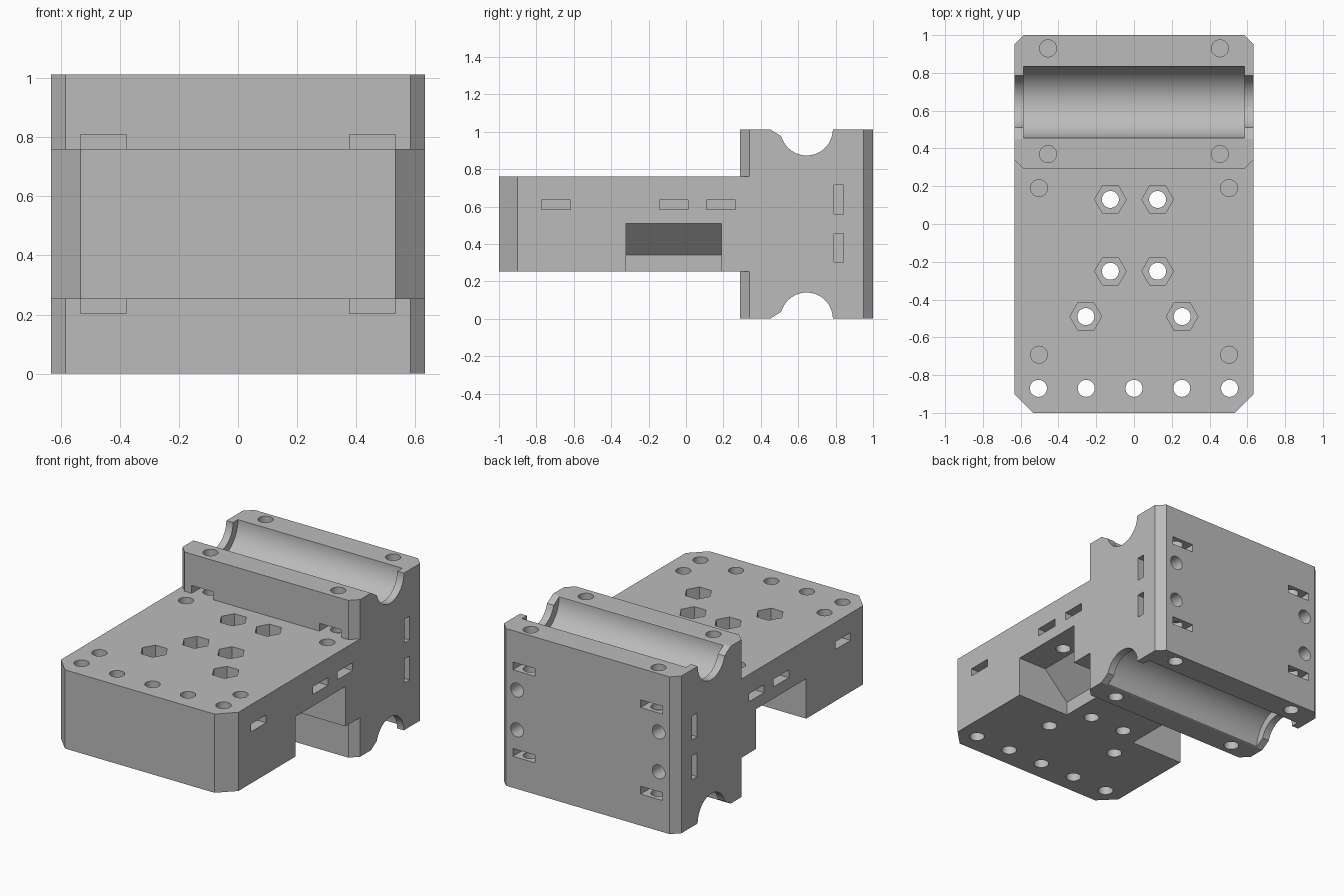
import bpy, bmesh, math
from mathutils import Vector

cube = bpy.data.objects.get("Cube")
if cube:
    bpy.data.objects.remove(cube, do_unlink=True)

grey = bpy.data.materials.new("plain_grey")
grey.use_nodes = True
grey.diffuse_color = (0.5, 0.5, 0.5, 1)
grey.node_tree.nodes["Principled BSDF"].inputs["Base Color"].default_value = (0.5, 0.5, 0.5, 1)

W = 0.633            # half width
H = 1.013            # block height
TOP, LOW = 0.76, 0.253   # plate faces
R = 0.045            # screw hole radius
OUT = 0.02           # cutter overshoot


def prism(name, axis, points, lo, hi):
    """Extrude a 2D outline along an axis."""
    place = {"x": lambda a, b, d: (d, a, b),
             "y": lambda a, b, d: (a, d, b),
             "z": lambda a, b, d: (a, b, d)}[axis]
    bm = bmesh.new()
    face = bm.faces.new([bm.verts.new(place(a, b, lo)) for a, b in points])
    ext = bmesh.ops.extrude_face_region(bm, geom=[face])
    moved = [v for v in ext["geom"] if isinstance(v, bmesh.types.BMVert)]
    bmesh.ops.translate(bm, verts=moved, vec=Vector(place(0, 0, hi - lo)))
    bmesh.ops.recalc_face_normals(bm, faces=bm.faces)
    mesh = bpy.data.meshes.new(name)
    bm.to_mesh(mesh)
    bm.free()
    obj = bpy.data.objects.new(name, mesh)
    bpy.context.scene.collection.objects.link(obj)
    mesh.materials.append(grey)
    return obj


def circle(u, v, r, n=32):
    return [(u + r * math.cos(math.tau * i / n), v + r * math.sin(math.tau * i / n))
            for i in range(n)]


def rect(u0, u1, v0, v1):
    return [(u0, v0), (u1, v0), (u1, v1), (u0, v1)]


def cut(axis, points, lo, hi):
    """Subtract a prism from the body."""
    cutter = prism("cutter", axis, points, lo, hi)
    cutter.hide_render = True
    mod = body.modifiers.new("cut", "BOOLEAN")
    mod.operation, mod.solver, mod.object = "DIFFERENCE", "EXACT", cutter
    bpy.context.view_layer.objects.active = body
    bpy.ops.object.modifier_apply(modifier=mod.name)
    bpy.data.objects.remove(cutter, do_unlink=True)


# Body: side outline with a shaft groove in the top and bottom of the block
GY, GR = 0.645, 0.14
arc = [(GY + GR * math.cos(math.radians(a)), H + GR * math.sin(math.radians(a)))
       for a in [196 + 164 * i / 32 for i in range(33)]]
upper = [(-1, TOP), (0.29, TOP), (0.29, H), (0.45, H)] + arc + [(1, H)]
lower = [(y, H - z) for y, z in reversed(upper)]
body = prism("mounting_block", "x", upper + lower, -W, W)

# Wider bearing seats between the groove ends
for z in (0, H):
    cut("x", circle(GY, z, 0.19, 96), -0.585, 0.585)

for s in (-1, 1):
    # Corner chamfers
    def corner(y, c, d):
        return [(s * (W + OUT), y), (s * (W + OUT), y + d * (c + OUT)),
                (s * W, y + d * c), (s * (W - c), y),
                (s * (W - c), y - d * OUT), (s * (W + OUT), y - d * OUT)]
    cut("z", corner(-1, 0.1, 1), 0.1, 0.9)
    cut("z", corner(1, 0.05, -1), -0.1, H + 0.1)
    cut("z", corner(0.29, 0.05, 1), TOP, H + 0.1)
    cut("z", corner(0.29, 0.05, 1), -0.1, LOW)

    # Side pocket under the plate with a sloped inner roof
    pocket = [(W + OUT, 0.2), (W + OUT, 0.51), (0.43, 0.51), (0.26, 0.34), (0.26, 0.2)]
    cut("y", [(s * x, z) for x, z in pocket], -0.32, 0.19)

    # Blind screw holes in the plate and their nut slots
    cut("z", circle(s * 0.503, -0.692, R), 0.5, TOP + OUT)
    cut("z", circle(s * 0.503, 0.19, R), 0.53, TOP + OUT)
    cut("z", circle(s * 0.503, -0.065, R), 0.45, 0.7)
    for y in (-0.695, -0.065, 0.187):
        x0, x1 = sorted((s * 0.42, s * (W + OUT)))
        cut("x", rect(y - 0.077, y + 0.077, 0.585, 0.635), x0, x1)

    # Back screw holes with upright nut slots in the sides
    for z in (0.38, 0.637):
        cut("y", circle(s * 0.505, z, R), 0.73, 1 + OUT)
        x0, x1 = sorted((s * 0.42, s * (W + OUT)))
        cut("x", rect(0.79, 0.842, z - 0.077, z + 0.077), x0, x1)

    # Bearing cap screw holes with nut slots, above and below
    for y, y0, y1 in ((0.37, 0.28, 0.45), (0.93, 0.85, 1 + OUT)):
        cut("z", circle(s * 0.455, y, R), 0.72, H + OUT)
        cut("z", circle(s * 0.455, y, R), -OUT, H - 0.72)
        x0, x1 = sorted((s * 0.377, s * 0.533))
        cut("y", rect(x0, x1, TOP, 0.81), y0, y1)
        cut("y", rect(x0, x1, H - 0.81, LOW), y0, y1)

    # Through holes with hexagonal nut recesses
    for x, y in ((0.125, 0.13), (0.125, -0.25), (0.255, -0.49)):
        cut("z", circle(s * x, y, 0.084, 6), 0.5, TOP + OUT)
        cut("z", circle(s * x, y, R), 0.2, 0.6)

# Row of through holes along the front edge
for i in range(-2, 3):
    cut("z", circle(i * 0.253, -0.87, R), 0.2, 0.8)

# Smooth round walls, sharp edges elsewhere
bpy.ops.object.select_all(action="DESELECT")
body.select_set(True)
bpy.context.view_layer.objects.active = body
bpy.ops.object.shade_smooth_by_angle(angle=math.radians(30))
